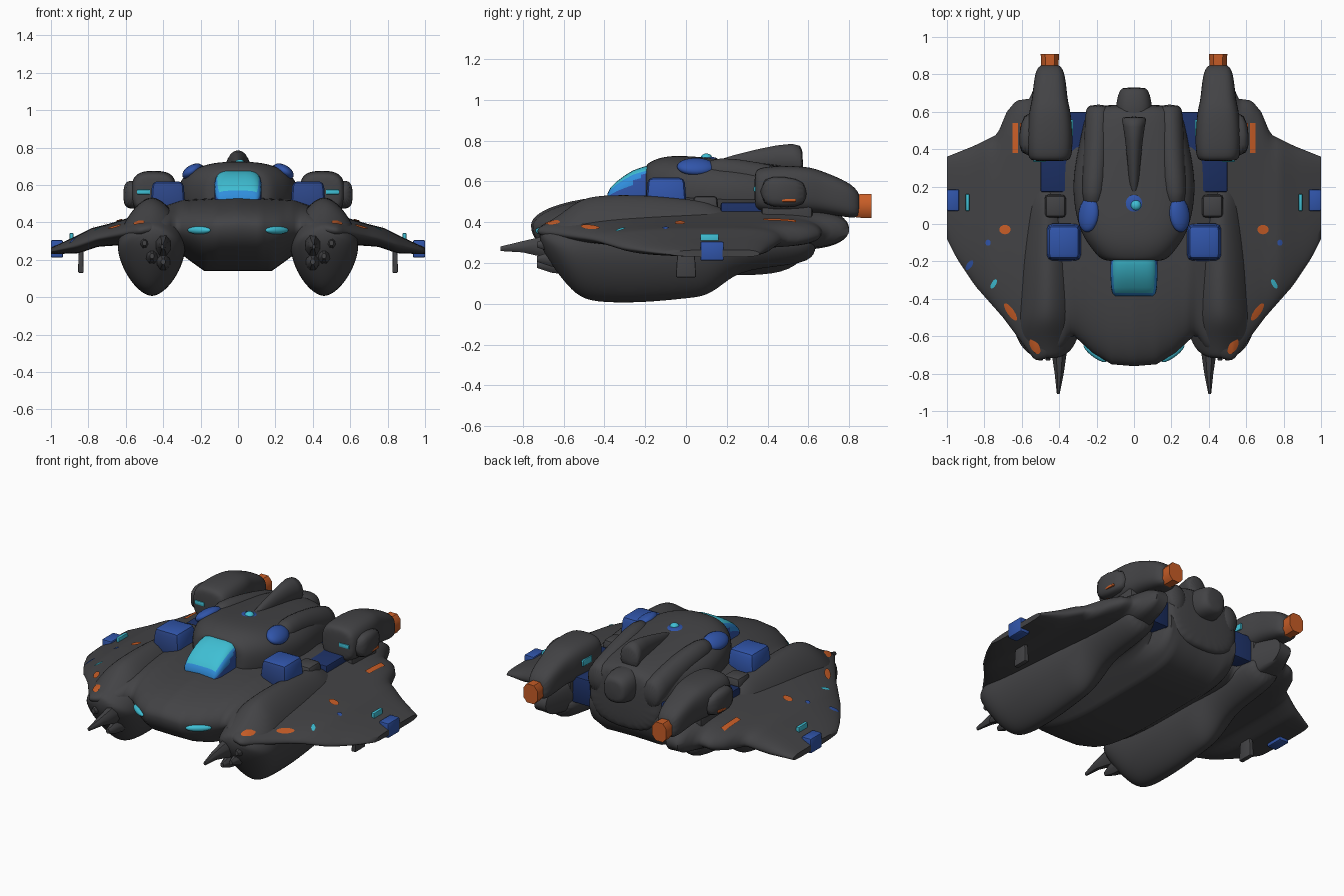
import bpy, bmesh, math
from mathutils import Matrix, Vector

if "Cube" in bpy.data.objects:
    bpy.data.objects.remove(bpy.data.objects["Cube"])


def material(name, r, g, b):
    m = bpy.data.materials.new(name)
    m.use_nodes = True
    m.diffuse_color = (r, g, b, 1)
    m.node_tree.nodes["Principled BSDF"].inputs["Base Color"].default_value = (r, g, b, 1)
    return m


charcoal = material("charcoal", .056, .056, .06)
orange = material("burnt orange", .58, .11, .02)
cyan = material("bright cyan", .05, .52, .66)
sky = material("sky blue", .03, .27, .72)
blue = material("royal blue", .03, .09, .4)
dusk = material("dusk blue", .025, .06, .24)
navy = material("navy", .012, .03, .13)


def finish(name, bm, mats, mirror=False, subdiv=0, angle=40):
    """Turn a bmesh into a shaded object, optionally mirrored across x."""
    bmesh.ops.recalc_face_normals(bm, faces=bm.faces[:])
    mesh = bpy.data.meshes.new(name)
    bm.to_mesh(mesh)
    bm.free()
    for m in mats:
        mesh.materials.append(m)
    ob = bpy.data.objects.new(name, mesh)
    bpy.context.collection.objects.link(ob)
    bpy.ops.object.select_all(action='DESELECT')
    ob.select_set(True)
    bpy.context.view_layer.objects.active = ob
    bpy.ops.object.shade_smooth_by_angle(angle=math.radians(180 if subdiv else angle))
    if mirror:
        ob.modifiers.new("mirror", 'MIRROR').use_mirror_merge = False
    if subdiv:
        ob.modifiers.new("subdivision", 'SUBSURF').levels = subdiv
        ob.modifiers["subdivision"].render_levels = subdiv
    return ob


def skin(rings):
    """Bridge closed rings of points and cap both ends."""
    bm = bmesh.new()
    loops = [[bm.verts.new(p) for p in ring] for ring in rings]
    n = len(loops[0])
    for a, b in zip(loops, loops[1:]):
        for i in range(n):
            bm.faces.new((a[i], a[(i + 1) % n], b[(i + 1) % n], b[i]))
    bm.faces.new(loops[0])
    bm.faces.new(loops[-1])
    return bm


def loft(name, sections, mats, power=2.0, sides=16, **options):
    """Superellipse sections along y: (y, centre x, centre z, half width, half height)."""
    def signed(v):
        return math.copysign(abs(v) ** (2 / power), v)
    rings = []
    for y, cx, cz, w, h in sections:
        angles = [math.tau * (i + .5) / sides for i in range(sides)]
        rings.append([(cx + w * signed(math.cos(a)), y, cz + h * signed(math.sin(a))) for a in angles])
    return finish(name, skin(rings), mats, **options)


def block(name, low, high, mats, taper=1.0, bevel=.02):
    """Bevelled mirrored box; a second material goes on its forward faces."""
    bm = bmesh.new()
    bmesh.ops.create_cube(bm, size=1)
    low, high = Vector(low), Vector(high)
    for v in bm.verts:
        if v.co.z > 0:
            v.co.x *= taper
            v.co.y *= taper
        v.co = (low + high) / 2 + v.co * (high - low)
    bmesh.ops.bevel(bm, geom=bm.edges[:], offset=bevel, segments=2, profile=.5, affect='EDGES')
    bm.normal_update()
    for f in bm.faces:
        f.material_index = int(len(mats) > 1 and f.normal.y < -.6)
    return finish(name, bm, mats, True)


def ellipsoid(name, centre, radii, mat, turn=0, tilt=0, mirror=True):
    bm = bmesh.new()
    bmesh.ops.create_uvsphere(bm, u_segments=24, v_segments=12, radius=1)
    spin = Matrix.Rotation(turn, 4, 'Z') @ Matrix.Rotation(tilt, 4, 'Y')
    bm.transform(Matrix.Translation(centre) @ spin @ Matrix.Diagonal((*radii, 1)))
    return finish(name, bm, [mat], mirror, angle=80)


def curve(points):
    """Piecewise linear lookup on |x|."""
    def look(x):
        x = abs(x)
        for (xa, ya), (xb, yb) in zip(points, points[1:]):
            if x <= xb:
                return ya + (yb - ya) * (x - xa) / (xb - xa)
        return points[-1][1]
    return look


# Hull plan outline and heights, all by distance from the centre line
front = curve([(0, -.76), (.12, -.75), (.22, -.69), (.33, -.59), (.38, -.66), (.47, -.72), (.53, -.73),
               (.58, -.66), (.7, -.5), (.85, -.33), (.95, -.18), (1, -.08)])
back = curve([(0, .62), (.25, .62), (.28, .5), (.35, .52), (.42, .8), (.5, .8), (.56, .67), (.63, .66),
              (.68, .6), (.73, .48), (.85, .42), (1, .36)])
edge = curve([(0, .385), (.22, .37), (.47, .365), (.6, .345), (.75, .315), (.87, .275), (1, .245)])
ridge = curve([(0, .54), (.3, .52), (.45, .47), (.6, .42), (.7, .39), (.78, .37), (.87, .325), (1, .265)])
belly = curve([(0, .14), (.18, .14), (.25, .19), (.33, .25), (.6, .28), (.75, .27), (.85, .235), (1, .23)])


def hull_z(x, t, side):
    bulge = math.sqrt(max(0, 1 - abs(2 * t - 1) ** (2.5 if t < .5 else 7)))
    return edge(x) + (side(x) - edge(x)) * bulge


def hull_top(x, y):
    return hull_z(x, min(1, max(0, (y - front(x)) / (back(x) - front(x)))), ridge)


rings = []
steps = [(1 - math.cos(math.pi * i / 36)) / 2 for i in range(37)]
for k in range(-50, 51):
    x = k / 50
    def at(t, side):
        return (x, front(x) + t * (back(x) - front(x)), hull_z(x, t, side))
    rings.append([at(t, ridge) for t in steps] + [at(t, belly) for t in steps[-2:0:-1]])
finish("manta_hull", skin(rings), [charcoal], angle=60)


def patch(name, x, y, rx, ry, turn, mat, square=False, mirror=True):
    """Thin painted plate that follows the hull top."""
    bm = bmesh.new()
    bmesh.ops.create_grid(bm, x_segments=8, y_segments=8, size=1)
    for v in bm.verts:
        if not square:
            u, w = v.co.x, v.co.y
            v.co.x, v.co.y = u * math.sqrt(1 - w * w / 2), w * math.sqrt(1 - u * u / 2)
        p = Matrix.Rotation(math.radians(turn), 2) @ Vector((v.co.x * rx, v.co.y * ry))
        v.co = (x + p.x, y + p.y, hull_top(x + p.x, y + p.y) + .006)
    finish(name, bm, [mat], mirror)


patch("front_marker", .53, -.655, .022, .045, -30, orange)
patch("leading_marker", .66, -.47, .018, .055, -35, orange)
patch("round_marker", .69, -.03, .03, .025, 0, orange)
patch("rear_stripe", .635, .46, .015, .08, 0, orange, True)
patch("edge_light", .75, -.32, .012, .028, 30, cyan)
patch("wing_dot", .78, -.1, .014, .016, 0, blue)
patch("edge_dot", -.88, -.22, .014, .03, -35, blue, mirror=False)

# Raised centre body with ridges and spine
loft("centre_body", [(-.2, 0, .56, .13, .11), (-.19, 0, .56, .18, .13), (-.13, 0, .56, .23, .16),
                     (-.03, 0, .56, .3, .172), (.2, 0, .54, .34, .168), (.4, 0, .51, .3, .18),
                     (.6, 0, .46, .26, .2), (.64, 0, .45, .23, .17)], [charcoal], 2.6, 24, subdiv=2)
loft("back_ridge", [(.09, .22, .65, .04, .04), (.15, .22, .65, .065, .075), (.35, .2, .62, .07, .08),
                    (.6, .19, .54, .075, .1), (.64, .19, .53, .06, .08)], [charcoal], mirror=True, subdiv=1)
loft("tail_spine", [(.12, 0, .68, .02, .02), (.34, 0, .7, .035, .06), (.55, 0, .72, .06, .08),
                    (.575, 0, .68, .08, .08)], [charcoal], subdiv=1)
loft("tail_exhaust", [(.5, 0, .56, .1, .1), (.66, 0, .55, .1, .1), (.72, 0, .55, .075, .08),
                      (.73, 0, .55, .06, .06)], [charcoal], 2.6, subdiv=1)
ellipsoid("roof_dome", (.243, .05, .672), (.06, .095, .035), blue, .12, .55)
ellipsoid("roof_sensor_ring", (0, .1, .705), (.055, .06, .018), blue, mirror=False)
ellipsoid("roof_sensor", (.01, .1, .715), (.028, .028, .022), cyan, mirror=False)

# Canopy: cyan glass, sky blue lower rim, royal blue rear cheeks
canopy = loft("canopy", [(-.385, 0, .51, .1, .03), (-.37, 0, .52, .115, .05), (-.34, 0, .53, .122, .07),
                         (-.3, 0, .54, .125, .09), (-.26, 0, .55, .127, .104), (-.22, 0, .555, .127, .114),
                         (-.18, 0, .56, .125, .12), (-.14, 0, .56, .12, .115)],
              [cyan, sky, blue], 4, 32)
for f in canopy.data.polygons:
    if abs(f.normal.x) > .6 and f.center.z < .57 + (f.center.y + .3) * .6:
        f.material_index = 2
    elif f.center.z < .575 or abs(f.center.x) > .112:
        f.material_index = 1

# Shoulder intakes and the dark deck leading to the engines
block("shoulder_intake", (.28, -.2, .46), (.47, .005, .62), [blue, dusk], .88, .028)
block("intake_duct", (.36, .03, .44), (.48, .16, .53), [charcoal], .9)
block("engine_deck", (.24, .17, .33), (.5, .6, .497), [navy], 1, .01)
block("engine_pylon", (.37, .37, .38), (.54, .62, .52), [charcoal])

# Engines
loft("engine", [(.335, .45, .56, .09, .08), (.35, .45, .56, .12, .11), (.46, .45, .56, .125, .12),
                (.6, .45, .56, .115, .115), (.66, .45, .55, .095, .105), (.8, .45, .51, .085, .09),
                (.86, .45, .48, .055, .06)], [charcoal], 3, mirror=True, subdiv=2)
loft("engine_side_pod", [(.36, .56, .55, .05, .07), (.48, .57, .55, .05, .08), (.6, .55, .54, .04, .06)],
     [charcoal], 3, mirror=True, subdiv=1)
loft("engine_nozzle", [(.8, .45, .48, .045, .055), (.86, .45, .48, .05, .062), (.91, .45, .48, .052, .062)],
     [orange], 2.6, 8, mirror=True)
block("engine_inner_light", (.325, .47, .55), (.34, .56, .59), [cyan], 1, .004)
block("engine_front_light", (.47, .332, .55), (.54, .348, .575), [cyan], 1, .004)
block("engine_side_marker", (.59, .47, .5), (.61, .54, .515), [orange], 1, .004)

# V-shaped under-wing pods with forward claws
loft("belly_pod", [(-.72, .46, .34, .06, .04), (-.68, .46, .31, .13, .09), (-.6, .465, .28, .175, .175),
                   (-.52, .465, .27, .185, .25), (-.42, .46, .27, .185, .272), (-.2, .46, .27, .18, .272),
                   (0, .46, .27, .16, .25), (.1, .46, .27, .15, .24), (.18, .46, .28, .14, .19),
                   (.28, .46, .3, .13, .13), (.6, .46, .3, .12, .11), (.64, .46, .32, .08, .06)],
     [charcoal], 1.65, mirror=True, subdiv=2)
loft("long_claw", [(-.91, .405, .27, .008, .012), (-.8, .4, .28, .026, .03), (-.7, .4, .28, .042, .055),
                   (-.55, .41, .27, .055, .08)], [charcoal], sides=8, mirror=True)
for number, (x, z) in enumerate([(.46, .22), (.5, .29), (.4, .19)]):
    loft("short_claw_" + str(number), [(-.73, x, z, .012, .015), (-.66, x, z, .035, .04),
                                       (-.52, x, z, .05, .06)], [charcoal], sides=8, mirror=True)

# Nose lights, wing tips and small tip fins
ellipsoid("nose_light", (.208, -.691, .358), (.075, .022, .021), cyan, .64)
block("tip_lamp", (.935, .07, .212), (1.001, .185, .305), [blue], 1, .008)
block("tip_light", (.88, .07, .3), (.9, .16, .343), [cyan], 1, .004)
block("tip_fin", (.825, -.05, .13), (.855, .05, .29), [charcoal], .8, .006)
